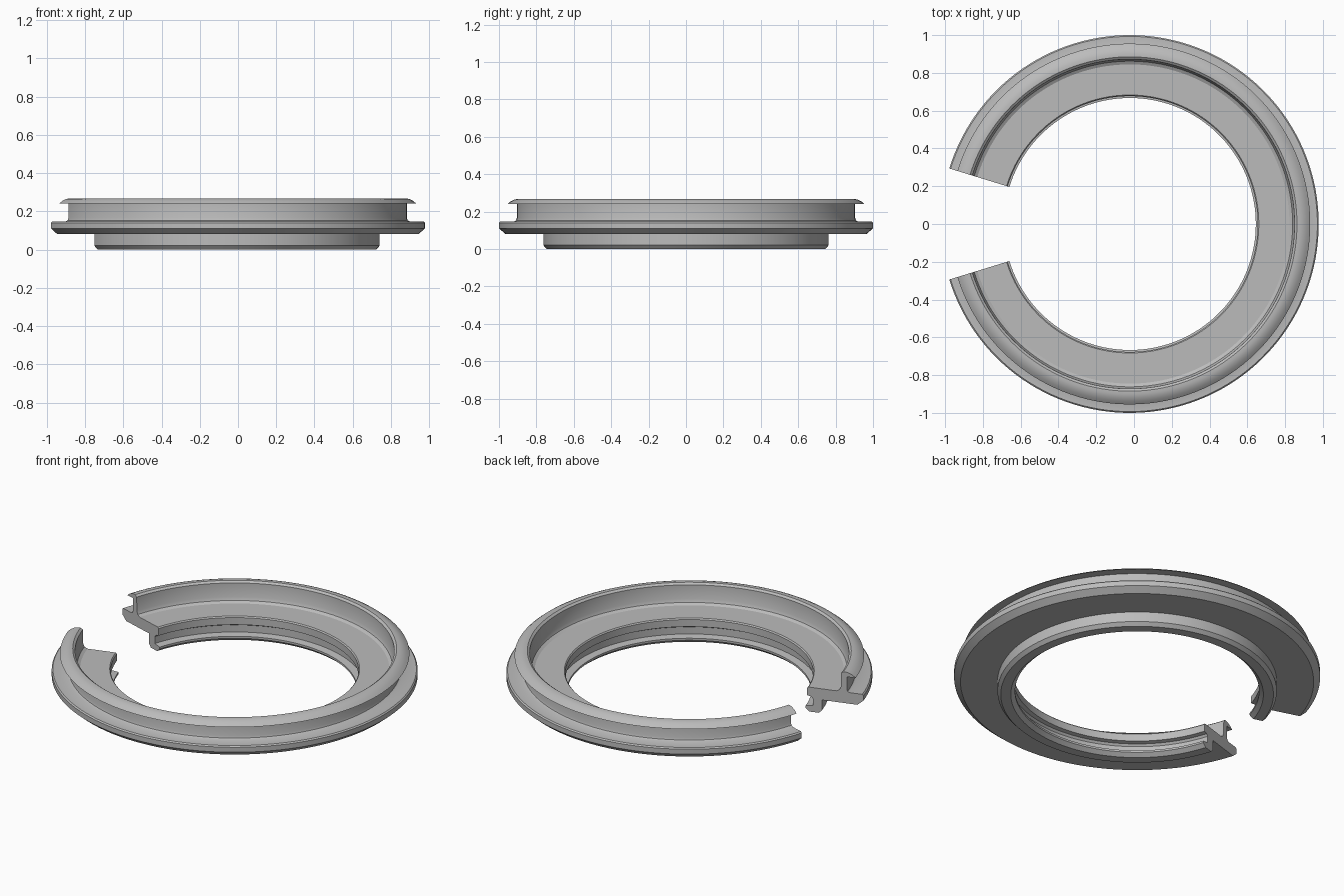
import bpy, bmesh, math

if "Cube" in bpy.data.objects:
    bpy.data.objects.remove(bpy.data.objects["Cube"])

# Single flat grey
grey = bpy.data.materials.new("plain grey")
grey.diffuse_color = (0.5, 0.5, 0.5, 1.0)
grey.use_nodes = True
grey.node_tree.nodes["Principled BSDF"].inputs["Base Color"].default_value = grey.diffuse_color

# Cross-section (radius, height), anticlockwise from the lower inner lip
profile = [
    (0.69, 0.0), (0.745, 0.0), (0.763, 0.02), (0.763, 0.08),       # lower collar
    (0.965, 0.08), (1.0, 0.11), (1.0, 0.14), (0.993, 0.147),       # outer flange
    (0.92, 0.147), (0.909, 0.153), (0.905, 0.165), (0.905, 0.24),  # upper wall, outside
    (0.955, 0.24), (0.938, 0.254), (0.92, 0.263), (0.902, 0.268),  # upper lip
    (0.885, 0.268), (0.872, 0.258), (0.87, 0.175), (0.862, 0.157), # upper wall, inside
    (0.845, 0.147), (0.683, 0.147), (0.677, 0.14), (0.677, 0.097), # web
    (0.70, 0.092), (0.71, 0.08), (0.71, 0.038),                    # inner groove
    (0.667, 0.032), (0.667, 0.02),                                 # lower lip
]

HALF_GAP = math.radians(17.1)   # opening faces -x
STEPS = 128
CX = -(1 - math.cos(HALF_GAP)) / 2

# Sweep the section around the open arc
bm = bmesh.new()
rows = []
for i in range(STEPS + 1):
    a = -math.pi + HALF_GAP + (2 * math.pi - 2 * HALF_GAP) * i / STEPS
    rows.append([bm.verts.new((CX + r * math.cos(a), r * math.sin(a), z))
                 for r, z in profile])
n = len(profile)
for a, b in zip(rows, rows[1:]):
    for j in range(n):
        k = (j + 1) % n
        bm.faces.new((a[j], b[j], b[k], a[k]))

# Flat cut ends
bm.faces.new(rows[0])
bm.faces.new(rows[-1][::-1])
bmesh.ops.recalc_face_normals(bm, faces=bm.faces)

mesh = bpy.data.meshes.new("split_ring")
bm.to_mesh(mesh)
bm.free()
mesh.materials.append(grey)
ring = bpy.data.objects.new("split_ring", mesh)
bpy.context.collection.objects.link(ring)
bpy.context.view_layer.objects.active = ring
ring.select_set(True)
bpy.ops.object.shade_smooth_by_angle(angle=math.radians(30))
